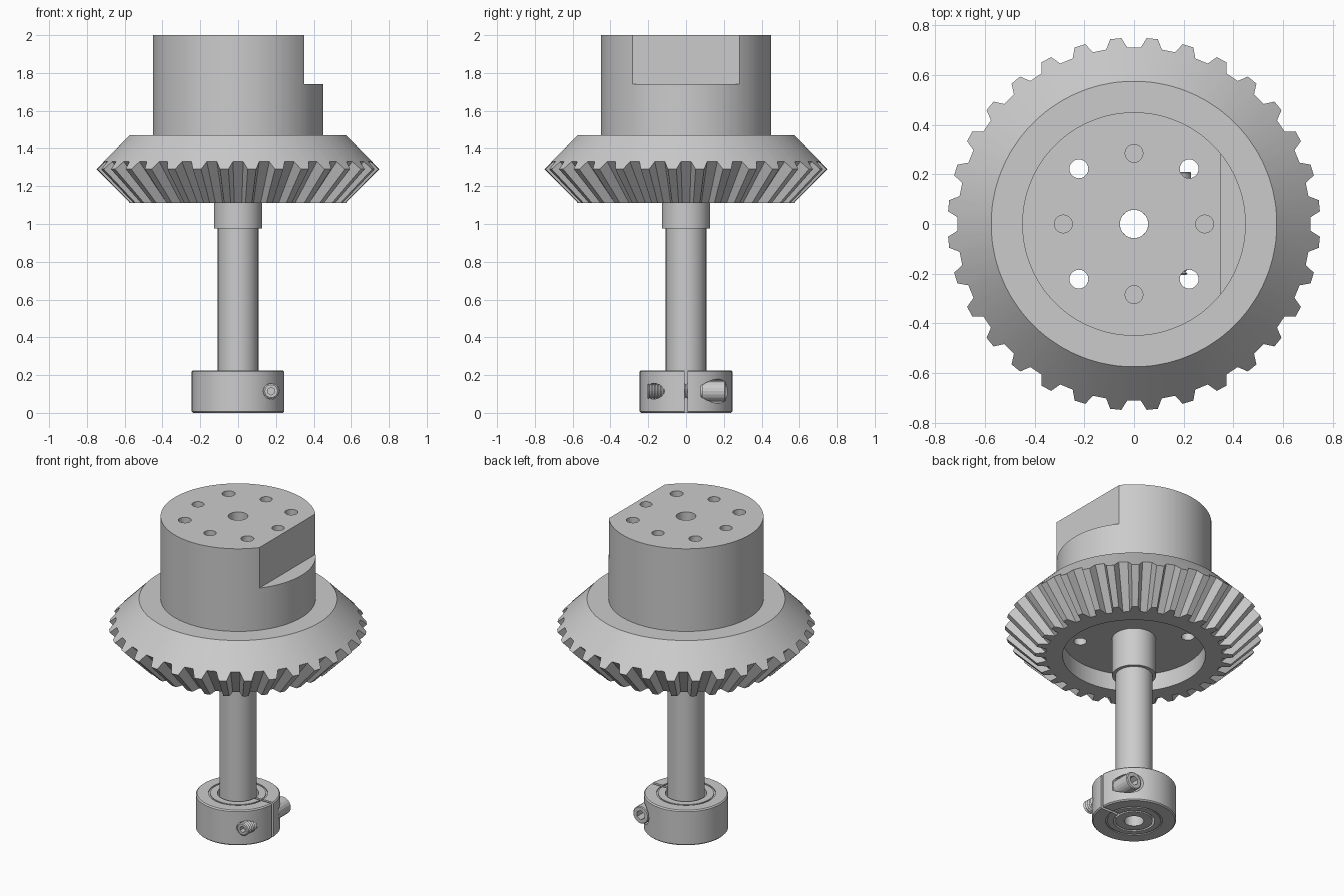
import bpy, bmesh
from math import pi, cos, sin
from mathutils import Matrix

if "Cube" in bpy.data.objects:
    bpy.data.objects.remove(bpy.data.objects["Cube"])

TEETH = 32


def loft(name, rings, matrix=None):
    """Closed loop of rings (equal point counts) skinned into a tube-like solid."""
    bm = bmesh.new()
    loops = [[bm.verts.new(p) for p in ring] for ring in rings]
    n = len(loops[0])
    for i, a in enumerate(loops):
        b = loops[(i + 1) % len(loops)]
        for j in range(n):
            k = (j + 1) % n
            bm.faces.new((a[j], a[k], b[k], b[j]))
    bmesh.ops.recalc_face_normals(bm, faces=bm.faces)
    if matrix:
        bm.transform(matrix)
    return finish(name, bm)


def finish(name, bm):
    me = bpy.data.meshes.new(name)
    bm.to_mesh(me)
    bm.free()
    ob = bpy.data.objects.new(name, me)
    bpy.context.collection.objects.link(ob)
    return ob


def revolve(name, profile, n=32, matrix=None):
    return loft(name, [[(r * cos(2 * pi * j / n), r * sin(2 * pi * j / n), z)
                        for j in range(n)] for r, z in profile], matrix)


def cylinder(r, z0, z1, x=0, y=0, n=20, matrix=None):
    bm = bmesh.new()
    bmesh.ops.create_cone(bm, cap_ends=True, segments=n, radius1=r, radius2=r, depth=z1 - z0,
                          matrix=Matrix.Translation((x, y, (z0 + z1) / 2)))
    if matrix:
        bm.transform(matrix)
    return finish("cutter", bm)


def box(lo, hi):
    bm = bmesh.new()
    bmesh.ops.create_cube(bm, size=1)
    for v in bm.verts:
        v.co = [lo[i] if v.co[i] < 0 else hi[i] for i in range(3)]
    return finish("cutter", bm)


def cut(ob, cutters):
    bpy.context.view_layer.objects.active = ob
    for c in cutters:
        c.hide_render = True
        m = ob.modifiers.new("cut", 'BOOLEAN')
        m.operation, m.solver, m.object = 'DIFFERENCE', 'EXACT', c
        bpy.ops.object.modifier_apply(modifier=m.name)
        bpy.data.objects.remove(c)


def smooth(ob):
    bpy.ops.object.select_all(action='DESELECT')
    ob.select_set(True)
    bpy.context.view_layer.objects.active = ob
    bpy.ops.object.shade_smooth_by_angle(angle=0.4)


# bevel gear with hub: each ring has four points per tooth (root, tip, tip, root)
def gear_ring(root, tip):
    pts = []
    for t in range(TEETH):
        mid = 2 * pi * (t + 0.5) / TEETH
        for off, (r, z) in ((-.06, root), (-.03, tip), (.03, tip), (.06, root)):
            pts.append((r * cos(mid + off), r * sin(mid + off), z))
    return pts


profile = [((.057, 2),) * 2, ((.45, 2),) * 2, ((.45, 1.47),) * 2, ((.575, 1.47),) * 2,
           ((.711, 1.33), (.75, 1.29)), ((.513, 1.11), (.572, 1.11)),
           ((.415, 1.11),) * 2, ((.415, 1.22),) * 2, ((.057, 1.22),) * 2]
gear = loft("bevel_gear_hub", [gear_ring(a, b) for a, b in profile])

# flat on the hub, four through holes, four blind holes
cutters = [box((.35, -.6, 1.74), (.6, .6, 2.1))]
for k in range(4):
    a = k * pi / 2
    cutters.append(cylinder(.036, 1.74, 2.1, .284 * cos(a), .284 * sin(a)))
    a += pi / 4
    cutters.append(cylinder(.038, 1.0, 2.1, .314 * cos(a), .314 * sin(a)))
cut(gear, cutters)
smooth(gear)

# hollow shaft with shoulder under the gear
shaft = revolve("shaft", [(.057, 1.22), (.128, 1.22), (.128, .975), (.108, .975),
                          (.108, 0), (.057, 0)])
smooth(shaft)

# split clamp collar with a shallow groove on both faces
collar = revolve("clamp_collar", [(.12, 0), (.155, 0), (.155, .006), (.165, .006), (.165, 0),
                                  (.238, 0), (.245, .007), (.245, .218), (.238, .225),
                                  (.172, .225), (.172, .219), (.162, .219), (.162, .225),
                                  (.12, .225)], 48)
# local +z becomes world +y along the screw axis
screw_axis = Matrix.Translation((.175, 0, .115)) @ Matrix.Rotation(-pi / 2, 4, 'X')
cut(collar, [box((.1, -.009, -.1), (.4, .009, .4)),
             cylinder(.064, .08, .4, matrix=screw_axis, n=24),
             cylinder(.042, -.4, .2, matrix=screw_axis)])
smooth(collar)

# clamp screw: ridged thread, head
prof = [(.0005, -.205), (.034, -.205)]
z = -.2
while z < .07:
    prof += [(.041, z), (.033, z + .008)]
    z += .016
prof += [(.034, .085), (.055, .085), (.055, .205), (.05, .21), (.0005, .21)]
screw = revolve("clamp_screw", prof, 20, screw_axis)
cut(screw, [cylinder(.03, .15, .3, n=6, matrix=screw_axis),
            cylinder(.02, -.3, -.17, n=6, matrix=screw_axis)])
